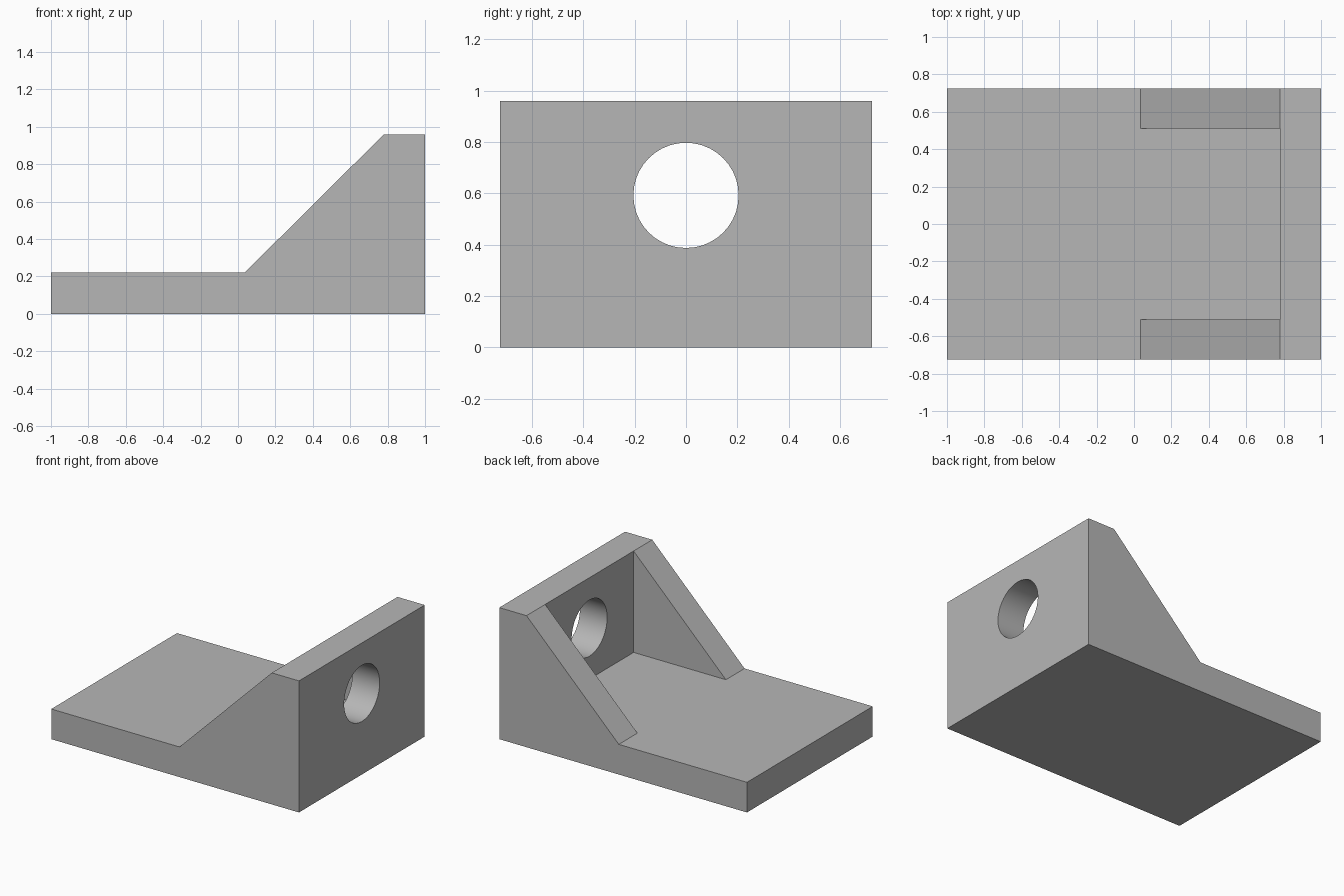
import bpy, bmesh, math
from mathutils import Matrix

cube = bpy.data.objects.get("Cube")
if cube:
    bpy.data.objects.remove(cube, do_unlink=True)

HALF_Y, RIB_Y = 0.725, 0.51        # outer side, inner side of the ribs
FLOOR, TOP = 0.22, 0.96            # plate thickness, overall height
RIB_X, WALL_X = 0.035, 0.78        # foot of the ribs, inner face of the wall
HOLE_R, HOLE_Z = 0.205, 0.592

grey = bpy.data.materials.new("plain grey")
grey.use_nodes = True
colour = (0.47, 0.47, 0.47, 1)
grey.diffuse_color = colour
grey.node_tree.nodes["Principled BSDF"].inputs["Base Color"].default_value = colour


def add_object(name, bm):
    bmesh.ops.recalc_face_normals(bm, faces=bm.faces)
    mesh = bpy.data.meshes.new(name)
    bm.to_mesh(mesh)
    bm.free()
    mesh.materials.append(grey)
    obj = bpy.data.objects.new(name, mesh)
    bpy.context.collection.objects.link(obj)
    return obj


def extrude_profile(name, points, half_width):
    """Extrude an x-z profile symmetrically along y."""
    bm = bmesh.new()
    face = bm.faces.new([bm.verts.new((x, -half_width, z)) for x, z in points])
    result = bmesh.ops.extrude_face_region(bm, geom=[face])
    verts = [v for v in result["geom"] if isinstance(v, bmesh.types.BMVert)]
    bmesh.ops.translate(bm, verts=verts, vec=(0, 2 * half_width, 0))
    return add_object(name, bm)


# Bracket side profile: plate, sloping ribs and upright wall
bracket = extrude_profile("bracket", [
    (-1, 0), (1, 0), (1, TOP), (WALL_X, TOP), (RIB_X, FLOOR), (-1, FLOOR)], HALF_Y)

# Space between the two ribs
pocket = extrude_profile("rib_gap_cutter", [
    (-1.2, FLOOR), (WALL_X, FLOOR), (WALL_X, 1.2), (-1.2, 1.2)], RIB_Y)

# Round hole through the wall
bm = bmesh.new()
bmesh.ops.create_cone(
    bm, cap_ends=True, segments=40, radius1=HOLE_R, radius2=HOLE_R, depth=0.5,
    matrix=Matrix.Translation((0.9, 0, HOLE_Z)) @ Matrix.Rotation(math.pi / 2, 4, "Y"))
hole = add_object("hole_cutter", bm)

# Cut, apply and discard the cutters
bpy.ops.object.select_all(action="DESELECT")
bpy.context.view_layer.objects.active = bracket
bracket.select_set(True)
for cutter in (pocket, hole):
    cutter.hide_render = True
    mod = bracket.modifiers.new(cutter.name, "BOOLEAN")
    mod.operation, mod.solver, mod.object = "DIFFERENCE", "EXACT", cutter
    bpy.ops.object.modifier_apply(modifier=mod.name)
    bpy.data.objects.remove(cutter, do_unlink=True)

# Smooth the bore, keep the edges sharp
bpy.ops.object.shade_smooth_by_angle(angle=math.radians(30))
